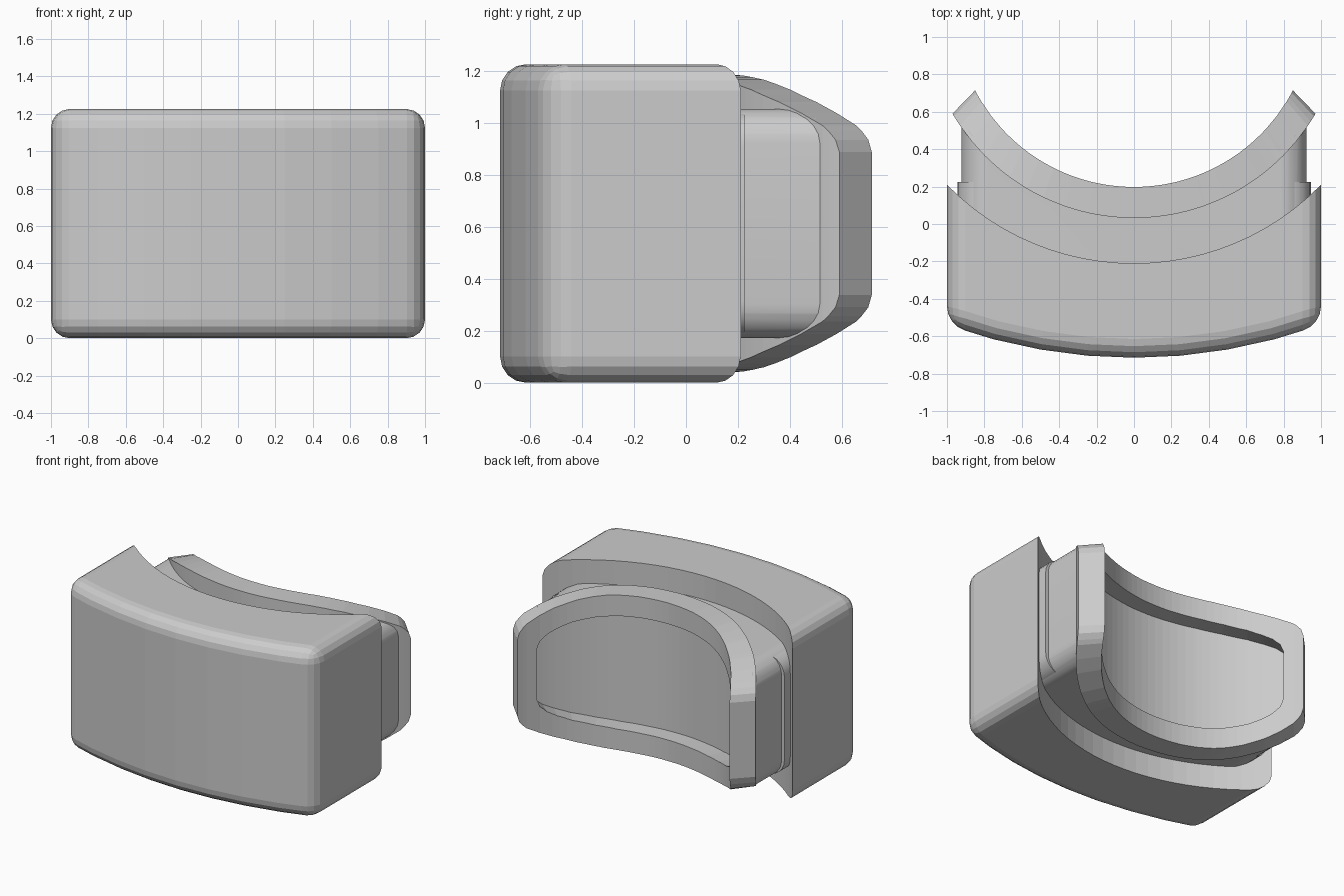
import bpy
import bmesh
from math import sin, cos, pi, radians
from mathutils import Vector

old = bpy.data.objects.get("Cube")
if old:
    bpy.data.objects.remove(old, do_unlink=True)

grey = bpy.data.materials.new("plain grey")
grey.use_nodes = True
grey.diffuse_color = (0.6, 0.6, 0.6, 1)
grey.node_tree.nodes["Principled BSDF"].inputs["Base Color"].default_value = (0.6, 0.6, 0.6, 1)

MID = 0.6125          # half of the full height
ARC_Y = 1.155         # centre of the face curve


def finish(name, bm):
    bmesh.ops.recalc_face_normals(bm, faces=bm.faces[:])
    mesh = bpy.data.meshes.new(name)
    bm.to_mesh(mesh)
    bm.free()
    mesh.materials.append(grey)
    ob = bpy.data.objects.new(name, mesh)
    bpy.context.collection.objects.link(ob)
    return ob


def prism(name, outline, offset):
    """Extrude a closed outline of points along an offset."""
    bm = bmesh.new()
    face = bm.faces.new([bm.verts.new(p) for p in outline])
    out = bmesh.ops.extrude_face_region(bm, geom=[face])
    moved = [v for v in out["geom"] if isinstance(v, bmesh.types.BMVert)]
    bmesh.ops.translate(bm, verts=moved, vec=Vector(offset))
    return finish(name, bm)


def cylinder(name, radius, y):
    ring = [(radius * cos(a), y + radius * sin(a), -1)
            for a in (2 * pi * i / 96 for i in range(96))]
    ob = prism(name, ring, (0, 0, 4))
    ob.hide_render = True
    return ob


def curved_block(name, inner, outer, heights, outer_turn=1.0):
    """Block bent round the face curve; heights maps angle to half height."""
    def half(angle):
        for (a, h), (b, k) in zip(heights, heights[1:]):
            if angle <= b:
                return h + (k - h) * (angle - a) / (b - a)
        return heights[-1][1]

    steps = sorted({i * 3.0 for i in range(17)} | {a for a, h in heights})
    bm = bmesh.new()
    rings = []
    for a in [-a for a in reversed(steps[1:])] + steps:
        h = half(abs(a))
        ring = []
        for r, turn, s in ((inner, 1, -1), (inner, 1, 1),
                           (outer, outer_turn, 1), (outer, outer_turn, -1)):
            t = radians(a * turn)
            ring.append(bm.verts.new((r * sin(t), ARC_Y - r * cos(t), MID + s * h)))
        rings.append(ring)
    for p, q in zip(rings, rings[1:]):
        for i in range(4):
            j = (i + 1) % 4
            bm.faces.new((p[i], p[j], q[j], q[i]))
    bm.faces.new(rings[0])
    bm.faces.new(rings[-1])
    return finish(name, bm)


def apply(ob, mod):
    bpy.ops.object.select_all(action='DESELECT')
    bpy.context.view_layer.objects.active = ob
    ob.select_set(True)
    bpy.ops.object.modifier_apply(modifier=mod.name)


def cut(ob, cutter):
    mod = ob.modifiers.new("cut", 'BOOLEAN')
    mod.solver = 'EXACT'
    mod.operation = 'DIFFERENCE'
    mod.object = cutter
    apply(ob, mod)


def rounded_box(name, hx, hz, r, y0, y1):
    """Rounded rectangle seen from the front, extruded backwards."""
    pts = []
    for k, (sx, sz) in enumerate([(1, 1), (-1, 1), (-1, -1), (1, -1)]):
        for i in range(7):
            a = pi / 2 * (k + i / 6)
            pts.append((sx * (hx - r) + r * cos(a), y0,
                        MID + sz * (hz - r) + r * sin(a)))
    return prism(name, pts, (0, y1 - y0, 0))


# Main housing: bowed front, rounded edges, concave back
front = [(x, -0.715 + 0.175 * x * x, 0) for x in (-1 + i / 4 for i in range(9))]
housing = prism("housing", front + [(1, 0.9, 0), (-1, 0.9, 0)], (0, 0, 2 * MID))
bevel = housing.modifiers.new("round", 'BEVEL')
bevel.width = 0.1
bevel.segments = 4
bevel.limit_method = 'ANGLE'
bevel.angle_limit = radians(30)
apply(housing, bevel)
back_cutter = cylinder("housing_cutter", 1.4, 1.19)
cut(housing, back_cutter)

# Curved face flange, its height tapering towards both ends
flange = curved_block("face_flange", 0.957, 1.123, [
    (0, 0.572), (13, 0.569), (20, 0.563), (26.7, 0.553), (32, 0.538),
    (38, 0.515), (47, 0.467), (53, 0.425), (58.5, 0.377),
    (60, 0.355), (61.7, 0.322), (62.6, 0.275)], 0.955)

# Shallow recess in the flange, with a curved floor
recess = curved_block("recess_cutter", 0.85, 1.08, [
    (0, 0.42), (12, 0.418), (22, 0.41), (31, 0.39), (40, 0.355),
    (46, 0.315), (50, 0.28), (53, 0.235), (54.3, 0.18)])
recess.hide_render = True
cut(flange, recess)

# Neck and its slightly wider collar between housing and flange
neck = rounded_box("neck", 0.922, 0.44, 0.13, -0.35, 0.8)
collar = rounded_box("neck_collar", 0.945, 0.43, 0.13, -0.3, 0.225)
neck_cutter = cylinder("neck_cutter", 1.1, ARC_Y)
for ob in (neck, collar):
    cut(ob, neck_cutter)

# Remove the helpers; housing and flange stay faceted, the neck is smooth
for ob in (back_cutter, neck_cutter, recess):
    bpy.data.objects.remove(ob, do_unlink=True)
for ob in (neck, collar):
    bpy.ops.object.select_all(action='DESELECT')
    bpy.context.view_layer.objects.active = ob
    ob.select_set(True)
    bpy.ops.object.shade_smooth_by_angle(angle=radians(30))
